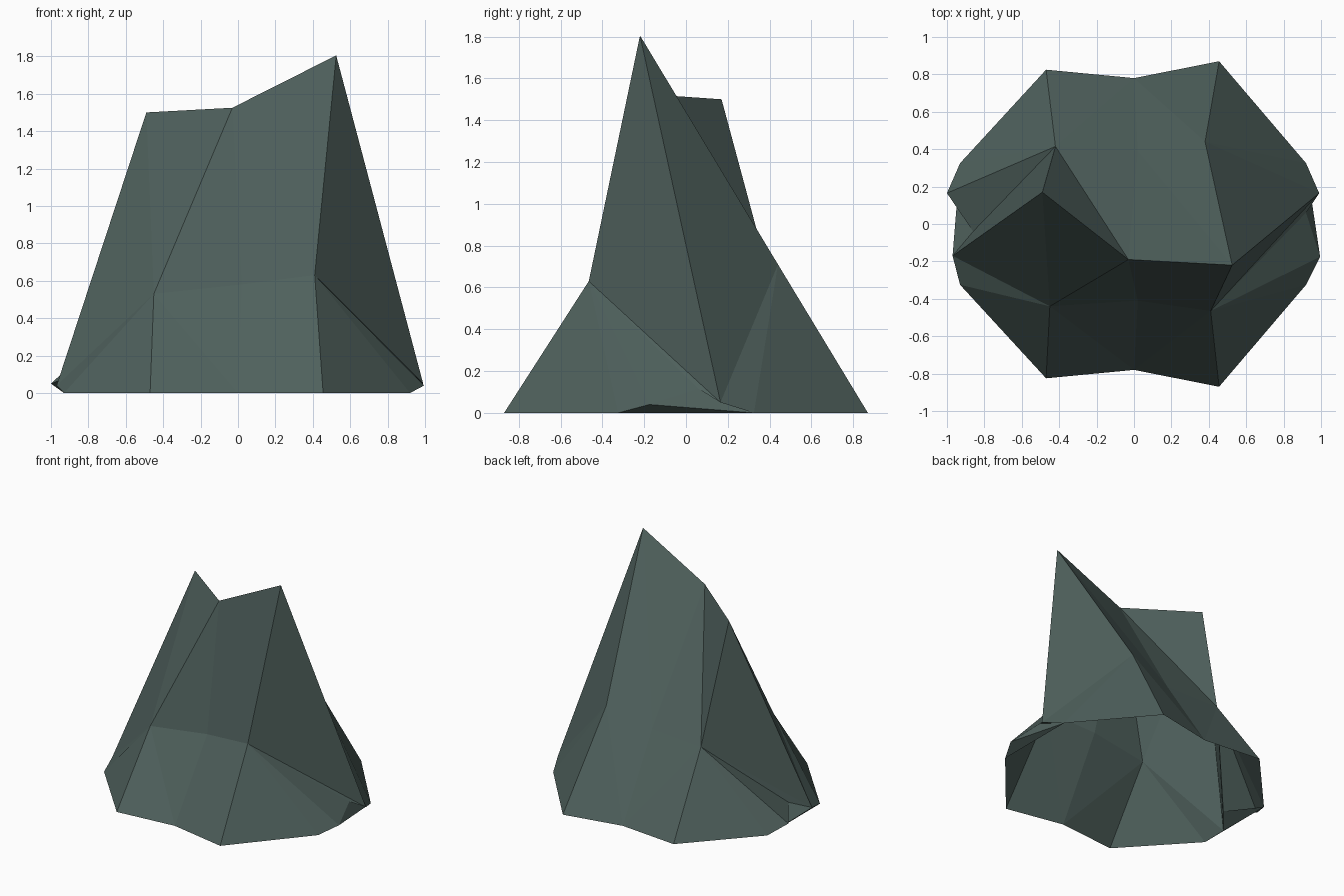
import bpy
import bmesh

if "Cube" in bpy.data.objects:
    bpy.data.objects.remove(bpy.data.objects["Cube"])

# Single stone colour
stone = bpy.data.materials.new("dark_green_grey_stone")
stone.use_nodes = True
stone_colour = (0.078, 0.118, 0.108, 1)
stone.diffuse_color = stone_colour
shader = stone.node_tree.nodes["Principled BSDF"]
shader.inputs["Base Color"].default_value = stone_colour
shader.inputs["Roughness"].default_value = 0.9

# Ground outline, mirrored front to back
points = {}
outline = {"west": (-.93, .325), "southwest": (-.47, .825), "south": (0, .78),
           "southeast": (.455, .87), "east": (.92, .325)}
for name, (x, y) in outline.items():
    points["front_" + name] = (x, -y, 0)
    points["back_" + name] = (x, y, 0)

# Summit, shoulders and side spurs
points.update(
    peak=(.525, -.22, 1.805), saddle=(-.03, -.19, 1.525), crest=(-.49, .17, 1.5),
    shoulder_a=(-.45, -.44, .53), shoulder_b=(.02, -.41, .58), shoulder_c=(.41, -.465, .63),
    shoulder_d=(.38, .44, .71), shoulder_e=(.02, .39, .605), shoulder_f=(-.42, .415, .59),
    spur_west_front=(-.97, -.17, .04), spur_west_back=(-1, .165, .05),
    spur_east_front=(.995, -.175, .04), spur_east_back=(.99, .165, .05),
    notch_west=(-.86, -.04, .1), notch_east=(.92, .06, .115))

# Fans of triangular facets: a hub corner, then the corners around it
fans = [
    # Summit
    "saddle crest shoulder_a shoulder_b peak shoulder_e shoulder_f crest",
    "peak shoulder_b shoulder_c spur_east_back shoulder_d shoulder_e",
    "crest shoulder_f spur_west_front shoulder_a",
    # Front and back slopes
    "front_south front_southwest shoulder_a shoulder_b shoulder_c front_southeast",
    "back_south back_southwest shoulder_f shoulder_e shoulder_d back_southeast",
    # Corner slopes
    "shoulder_a front_southwest front_west spur_west_front",
    "shoulder_c front_southeast front_east spur_east_front notch_east spur_east_back",
    "shoulder_d back_southeast back_east spur_east_back",
    "shoulder_f back_southwest back_west spur_west_back notch_west spur_west_front",
    # Undersides of the side spurs
    "back_west spur_west_back notch_west spur_west_front front_west",
    "back_east spur_east_back notch_east spur_east_front front_east",
]

# Faceted rock shell, open underneath
bm = bmesh.new()
corners = {name: bm.verts.new(co) for name, co in points.items()}
for fan in fans:
    hub, *rim = [corners[name] for name in fan.split()]
    for start, end in zip(rim, rim[1:]):
        bm.faces.new((hub, start, end))
bmesh.ops.recalc_face_normals(bm, faces=bm.faces)
if sum(f.normal.dot(f.calc_center_median()) for f in bm.faces) < 0:
    bmesh.ops.reverse_faces(bm, faces=bm.faces)
mesh = bpy.data.meshes.new("rock")
bm.to_mesh(mesh)
bm.free()
mesh.materials.append(stone)
rock = bpy.data.objects.new("rock", mesh)
bpy.context.collection.objects.link(rock)
